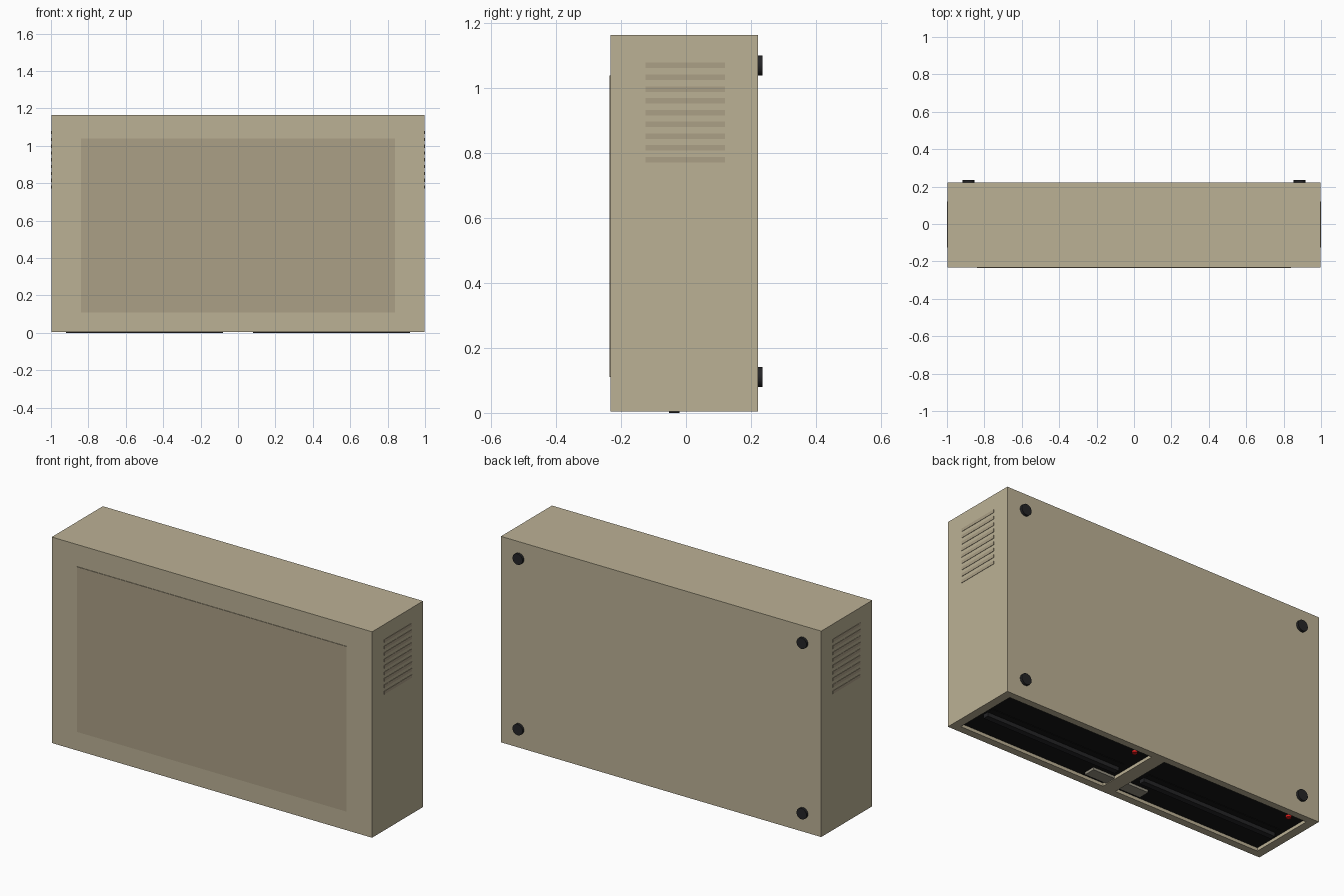
import bpy, math

if "Cube" in bpy.data.objects:
    bpy.data.objects.remove(bpy.data.objects["Cube"])


def material(name, r, g, b):
    m = bpy.data.materials.new(name)
    m.diffuse_color = (r, g, b, 1)
    m.use_nodes = True
    m.node_tree.nodes["Principled BSDF"].inputs["Base Color"].default_value = m.diffuse_color
    return m


TAN = material("tan", 0.50, 0.44, 0.30)
DARK_TAN = material("dark_tan", 0.41, 0.35, 0.24)
BLACK = material("black", 0.008, 0.008, 0.008)
CHARCOAL = material("charcoal", 0.018, 0.018, 0.02)
GREY = material("warm_grey", 0.30, 0.28, 0.22)
RED = material("red", 0.7, 0.01, 0.01)


def box(name, x, y, z, mat):
    """Box from (min, max) ranges."""
    bpy.ops.mesh.primitive_cube_add(size=1, location=[sum(r) / 2 for r in (x, y, z)])
    o = bpy.context.object
    o.name = name
    o.scale = [r[1] - r[0] for r in (x, y, z)]
    bpy.ops.object.transform_apply(location=False, rotation=False, scale=True)
    o.data.materials.append(mat)
    return o


def cylinder(name, loc, radius, depth, mat, rot=(0, 0, 0)):
    bpy.ops.mesh.primitive_cylinder_add(vertices=24, radius=radius, depth=depth,
                                        location=loc, rotation=rot)
    o = bpy.context.object
    o.name = name
    o.data.materials.append(mat)
    bpy.ops.object.shade_smooth_by_angle(angle=math.radians(40))
    return o


FRONT, BACK, BASE, TOP = -0.232, 0.222, 0.004, 1.164
BAY_Y, PANEL_Z = (-0.19, 0.183), 0.022

# Case with two shallow drive bays cut in the underside
case = box("case", (-0.998, 0.998), (FRONT, BACK), (BASE, TOP), TAN)
for side in (-1, 1):
    bay = sorted((side * 0.04, side * 0.95))
    cutter = box("bay_cutter", bay, BAY_Y, (-0.05, 0.04), TAN)
    cutter.hide_render = True
    mod = case.modifiers.new("bay", "BOOLEAN")
    mod.object, mod.operation, mod.solver = cutter, "DIFFERENCE", "EXACT"
    bpy.context.view_layer.objects.active = case
    bpy.ops.object.modifier_apply(modifier=mod.name)
    bpy.data.objects.remove(cutter)

# Raised panel on the broad front face
box("raised_panel", (-0.84, 0.84), (-0.235, FRONT + 0.01), (0.11, 1.04), DARK_TAN)

for side in (-1, 1):
    def span(a, b):
        return sorted((side * a, side * b))

    # Drive face plate, disk slot, guide bar and latch tab
    box("drive_face", span(0.04, 0.95), BAY_Y, (PANEL_Z, 0.041), BLACK)
    box("disk_slot", span(0.08, 0.92), (0.0, 0.02), (PANEL_Z - 0.003, 0.03), BLACK)
    box("guide_bar", span(0.08, 0.92), (-0.052, -0.02), (0, 0.03), CHARCOAL)
    box("latch_tab", span(0.04, 0.175), (-0.165, -0.10), (0.008, 0.03), GREY)

    # Side vents
    for i in range(9):
        z = 0.78 + i * 0.0363
        box("vent_slat", span(0.99, 1.0), (-0.125, 0.12), (z - 0.0085, z + 0.0085), DARK_TAN)

    # Round rubber feet on the back face
    for z in (0.11, 1.07):
        cylinder("foot", (side * 0.885, BACK + 0.004, z), 0.031, 0.02, CHARCOAL,
                 (math.pi / 2, 0, 0))

# Activity lights, one per drive
for x in (0.12, -0.865):
    cylinder("activity_light", (x, 0.149, 0.02), 0.014, 0.02, RED)
